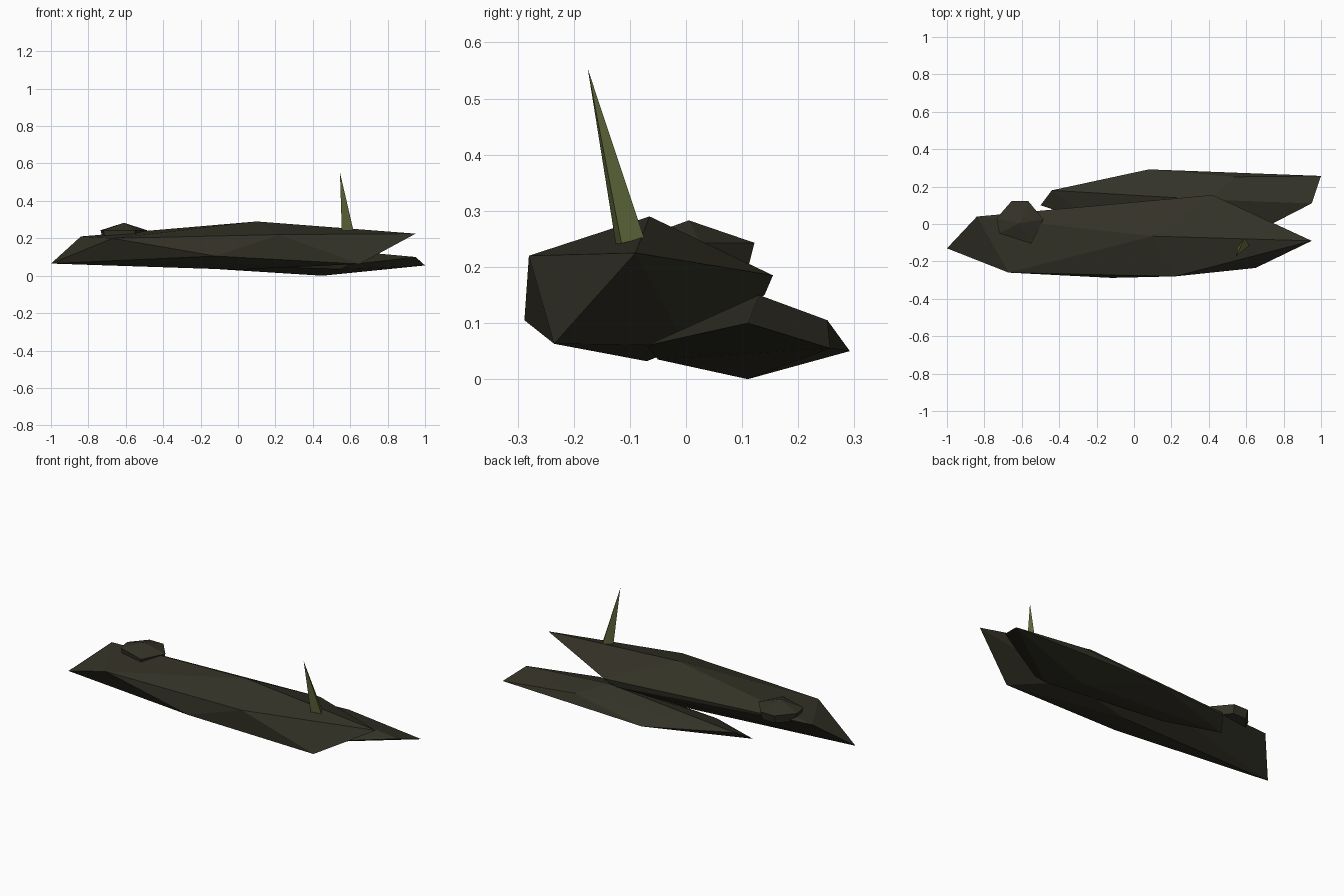
import bpy
import bmesh

cube = bpy.data.objects.get("Cube")
if cube:
    bpy.data.objects.remove(cube, do_unlink=True)


def make_material(name, rgb):
    mat = bpy.data.materials.new(name)
    mat.use_nodes = True
    mat.diffuse_color = (*rgb, 1)
    bsdf = mat.node_tree.nodes["Principled BSDF"]
    bsdf.inputs["Base Color"].default_value = (*rgb, 1)
    bsdf.inputs["Roughness"].default_value = 0.9
    return mat


def faceted_solid(name, corners, mat):
    """Chiselled flat-faced solid wrapped around a few corner points."""
    bm = bmesh.new()
    for corner in corners:
        bm.verts.new(corner)
    hull = bmesh.ops.convex_hull(bm, input=bm.verts)
    loose = set(hull["geom_interior"]) | set(hull["geom_unused"])
    bmesh.ops.delete(bm, geom=[v for v in loose if isinstance(v, bmesh.types.BMVert)],
                     context='VERTS')
    bmesh.ops.recalc_face_normals(bm, faces=bm.faces)
    mesh = bpy.data.meshes.new(name)
    bm.to_mesh(mesh)
    bm.free()
    mesh.materials.append(mat)
    obj = bpy.data.objects.new(name, mesh)
    bpy.context.collection.objects.link(obj)
    return obj


stone = make_material("dark olive stone", (0.034, 0.032, 0.020))
grass = make_material("grass green", (0.12, 0.142, 0.045))

# Large upper slab
faceted_solid("upper_slab", [
    (-1.0, -0.13, 0.065), (-0.84, 0.04, 0.21), (-0.67, -0.26, 0.2),
    (0.1, -0.065, 0.29), (0.22, -0.28, 0.22), (0.95, -0.09, 0.225),
    (0.42, 0.155, 0.185), (0.35, 0.14, 0.15), (0.65, -0.235, 0.063),
    (-0.12, -0.288, 0.105), (0.0, -0.07, 0.032), (0.42, 0.0, 0.06),
], stone)

# Lower slab tucked behind
faceted_solid("lower_slab", [
    (1.0, 0.257, 0.055), (0.95, 0.11, 0.1), (0.54, 0.252, 0.105),
    (0.08, 0.292, 0.05), (-0.44, 0.18, 0.11), (-0.5, 0.1, 0.06),
    (0.4, 0.13, 0.15), (0.45, 0.11, 0.0), (0.6, -0.07, 0.06),
    (0.55, -0.05, 0.035), (-0.2, 0.0, 0.06),
], stone)

# Small pebble: uneven ring around a low peak
ring = [(-0.735, 0.03), (-0.655, 0.122), (-0.565, 0.122),
        (-0.485, 0.025), (-0.55, -0.105), (-0.72, -0.05)]
pebble = [(-0.61, 0.005, 0.283)]
for x, y in ring:
    pebble += [(x, y, 0.243), (x * 0.9 - 0.061, y * 0.9, 0.195)]
faceted_solid("pebble", pebble, stone)

# Leaning blade of grass
faceted_solid("grass_blade", [
    (0.555, -0.125, 0.24), (0.617, -0.115, 0.242),
    (0.59, -0.075, 0.252), (0.545, -0.175, 0.553),
], grass)
